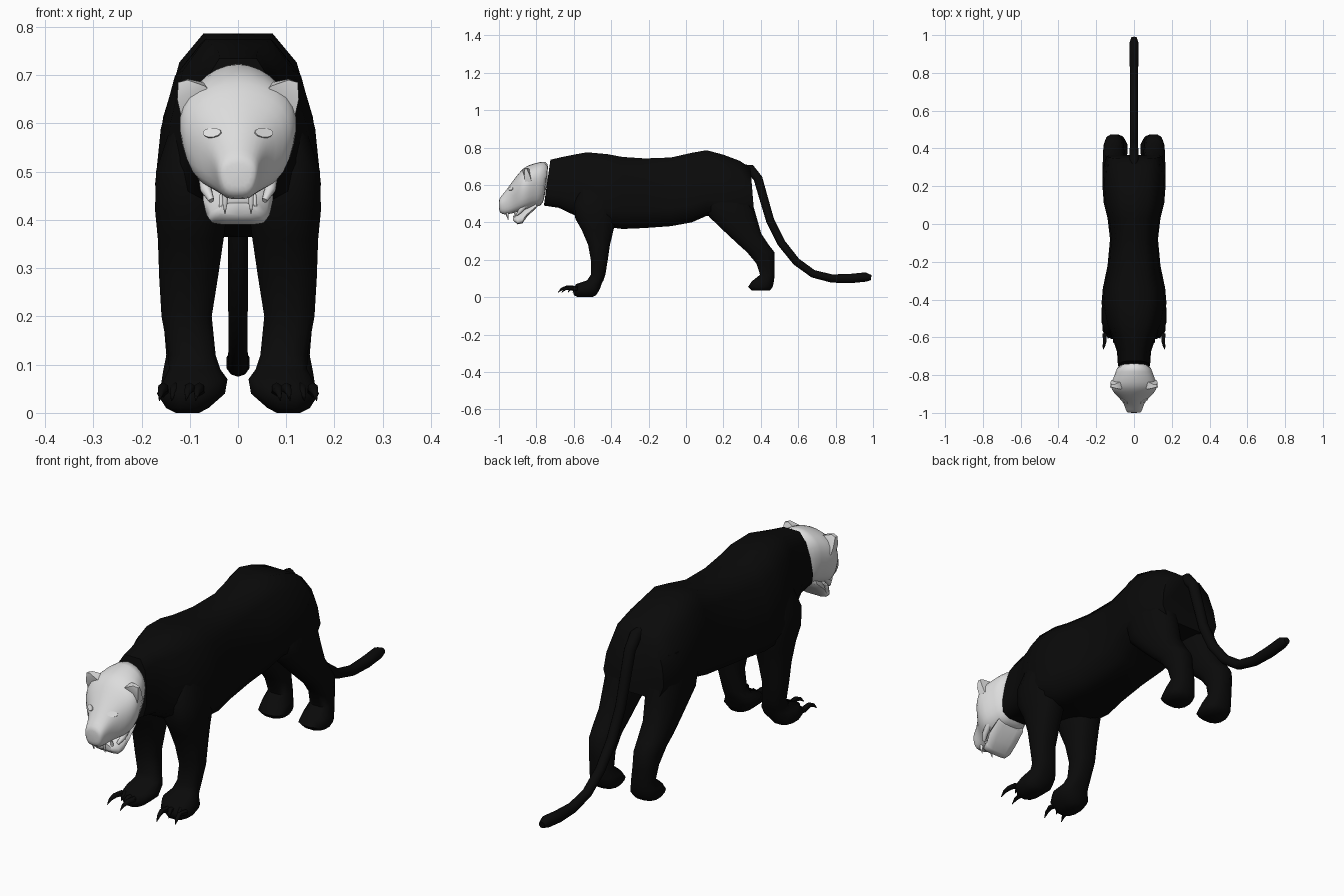
import bpy, bmesh, math
from mathutils import Vector

if "Cube" in bpy.data.objects:
    bpy.data.objects.remove(bpy.data.objects["Cube"])


def material(name, rgb):
    m = bpy.data.materials.new(name)
    m.diffuse_color = (*rgb, 1)
    m.use_nodes = True
    m.node_tree.nodes["Principled BSDF"].inputs["Base Color"].default_value = m.diffuse_color
    return m


BLACK = material("black fur", (0.003, 0.003, 0.003))
GREY = material("pale grey", (0.72, 0.72, 0.72))
WHITE = material("white", (0.9, 0.9, 0.9))


def loft(name, rings, mat, angle=60, subdiv=0):
    """Skin a list of equal-length point rings and cap both ends."""
    bm = bmesh.new()
    vs = [[bm.verts.new(p) for p in r] for r in rings]
    n = len(vs[0])
    for a, b in zip(vs, vs[1:]):
        for i in range(n):
            j = (i + 1) % n
            bm.faces.new((a[i], a[j], b[j], b[i]))
    bm.faces.new(vs[0][::-1])
    bm.faces.new(vs[-1])
    bmesh.ops.recalc_face_normals(bm, faces=bm.faces)
    me = bpy.data.meshes.new(name)
    bm.to_mesh(me)
    bm.free()
    ob = bpy.data.objects.new(name, me)
    bpy.context.collection.objects.link(ob)
    me.materials.append(mat)
    bpy.ops.object.select_all(action='DESELECT')
    ob.select_set(True)
    bpy.context.view_layer.objects.active = ob
    bpy.ops.object.shade_smooth_by_angle(angle=math.radians(angle))
    if subdiv:
        ob.modifiers.new("round", 'SUBSURF').levels = subdiv
        ob.modifiers["round"].render_levels = subdiv
    return ob


def upright(profile, y, top, bottom, half, lean=0.0):
    """Symmetric cross-section of the trunk or head; lean shifts its lower edge in y."""
    side = [(0, 1)] + profile + [(0, 0)]
    full = side + [(-u, v) for u, v in reversed(profile)]
    return [(u * half, y + lean * (1 - v), bottom + v * (top - bottom)) for u, v in full]


def level(z, y0, y1, x0, x1, sx, n=12):
    """Horizontal rounded cross-section of a leg."""
    pts = []
    for i in range(n):
        t = math.tau * (i + 0.5) / n
        c, s = math.cos(t), math.sin(t)
        c = math.copysign(abs(c) ** 0.8, c)
        s = math.copysign(abs(s) ** 0.8, s)
        pts.append((sx * ((x0 + x1) / 2 + c * (x1 - x0) / 2), (y0 + y1) / 2 + s * (y1 - y0) / 2, z))
    return pts


def tube(name, path, radii, mat, n=8):
    """Tapered round tube along a path."""
    p = [Vector(q) for q in path]
    rings = []
    for i, c in enumerate(p):
        d = (p[min(i + 1, len(p) - 1)] - p[max(i - 1, 0)]).normalized()
        side = d.cross(Vector((1, 0, 0))).normalized()
        up = d.cross(side)
        rings.append([c + radii[i] * (math.cos(math.tau * k / n) * side + math.sin(math.tau * k / n) * up)
                      for k in range(n)])
    return loft(name, rings, mat)


# Trunk: neck, shoulders, belly and rump
TRUNK = [(.45, 1), (.76, .83), (.93, .55), (1, .25), (.88, .07), (.5, 0)]
trunk = [(-.725, .735, .49, .085, -.035), (-.66, .75, .478, .09, -.02), (-.60, .762, .44, .115, 0),
         (-.53, .775, .395, .15, 0), (-.42, .765, .375, .172, 0), (-.34, .75, .365, .165, 0),
         (-.22, .742, .37, .14, 0), (-.08, .747, .38, .127, 0), (.03, .772, .40, .14, 0),
         (.11, .786, .435, .16, 0), (.2, .762, .43, .167, 0), (.29, .728, .43, .166, 0),
         (.345, .69, .44, .145, .02)]
loft("trunk", [upright(TRUNK, *r) for r in trunk], BLACK)

# Legs, paws and claws, mirrored
FRONT = [(.58, -.57, -.40, .05, .145), (.5, -.60, -.38, .03, .172), (.42, -.595, -.37, .02, .174),
         (.36, -.56, -.385, .028, .168), (.28, -.525, -.405, .04, .165), (.2, -.51, -.417, .053, .16),
         (.12, -.51, -.43, .045, .145), (.09, -.53, -.44, .035, .145), (.07, -.59, -.45, .02, .155),
         (.04, -.61, -.46, .025, .17), (.01, -.60, -.48, .06, .15), (0, -.58, -.5, .08, .13)]
HIND = [(.62, .15, .34, .03, .15), (.5, .10, .36, .03, .168), (.43, .12, .38, .03, .17),
        (.34, .215, .405, .045, .166), (.28, .28, .445, .05, .165), (.24, .325, .475, .055, .16),
        (.18, .375, .475, .055, .155), (.12, .395, .475, .05, .15), (.085, .35, .472, .04, .157),
        (.055, .33, .465, .032, .162), (.035, .35, .45, .045, .15)]
CLAWS = [(.155, -.58, .085), (.13, -.565, .04), (.08, -.59, .095), (.10, -.585, .045)]
for sx, side in ((1, "right"), (-1, "left")):
    loft("front_leg_" + side, [level(*r, sx) for r in FRONT], BLACK)
    loft("hind_leg_" + side, [level(*r, sx) for r in HIND], BLACK)
    for x, y, l in CLAWS:
        tube("claw_" + side, [(sx * x, y, .045), (sx * x, y - l * .5, .052),
                              (sx * (x + .005), y - l * .8, .043), (sx * (x + .008), y - l, .025)],
             [.013, .011, .007, .001], BLACK, 6)

# Tail
tail = [(.30, .69), (.345, .685), (.385, .635), (.415, .53), (.45, .41), (.51, .29), (.59, .19),
        (.68, .125), (.78, .1), (.88, .1), (.96, .108), (.99, .105)]
tube("tail", [(0, y, z) for y, z in tail],
     [.02, .025, .024, .023, .022, .022, .021, .021, .022, .025, .025, .014], BLACK, 10)

# Head and muzzle
HEAD = [(.45, .95), (.85, .83), (1, .63), (.95, .4), (.8, .15), (.5, 0)]
head = [(-.722, .737, .488, .088, -.035), (-.78, .727, .487, .1, -.02), (-.84, .712, .47, .125, 0),
        (-.875, .69, .462, .126, 0), (-.905, .652, .455, .098, 0), (-.935, .612, .447, .064, 0),
        (-.97, .562, .44, .048, 0), (-.995, .535, .45, .042, 0), (-1.0, .52, .47, .03, 0)]
skull = loft("head", [upright(HEAD, *r) for r in head], GREY, 80, 1)

# Lower jaw
jaw = [(-.80, .51, .478, .07), (-.85, .485, .43, .073), (-.875, .46, .395, .066),
       (-.90, .44, .39, .06), (-.925, .435, .41, .04)]
loft("lower_jaw", [upright(TRUNK, *r) for r in jaw], GREY)

# Ears, eyes, cheek folds and teeth, mirrored
bpy.context.view_layer.update()
dg = bpy.context.evaluated_depsgraph_get()
for sx, side in ((1, "right"), (-1, "left")):
    ear = [[(.05, -.86, .66), (.118, -.86, .615), (.118, -.825, .615), (.05, -.825, .67)],
           [(.07, -.875, .678), (.126, -.865, .65), (.124, -.835, .65), (.07, -.835, .685)],
           [(.105, -.868, .69), (.124, -.862, .685), (.122, -.85, .685), (.105, -.85, .692)]]
    loft("ear_" + side, [[(sx * x, y, z) for x, y, z in r] for r in ear], GREY, 40)

    hit = bpy.context.scene.ray_cast(dg, Vector((sx * .053, -2, .58)), Vector((0, 1, 0)))
    n = hit[2]
    across = n.cross(Vector((0, 0, 1))).normalized()
    up = across.cross(n)
    rim = [hit[1] + across * .022 * math.cos(math.tau * k / 10) + up * .011 * math.sin(math.tau * k / 10)
           for k in range(10)]
    loft("eye_" + side, [[p - n * .004 for p in rim], [p + n * .003 for p in rim]], WHITE, 30)

    tube("cheek_fold_" + side, [(sx * .07, -.85, .50), (sx * .066, -.885, .462), (sx * .055, -.905, .44)],
         [.014, .012, .006], GREY)
    tube("upper_fang_" + side, [(sx * .026, -.955, .46), (sx * .027, -.955, .435), (sx * .027, -.95, .412)],
         [.008, .006, .001], WHITE, 6)
    tube("lower_fang_" + side, [(sx * .034, -.912, .42), (sx * .035, -.916, .445), (sx * .035, -.918, .462)],
         [.007, .005, .001], WHITE, 6)
